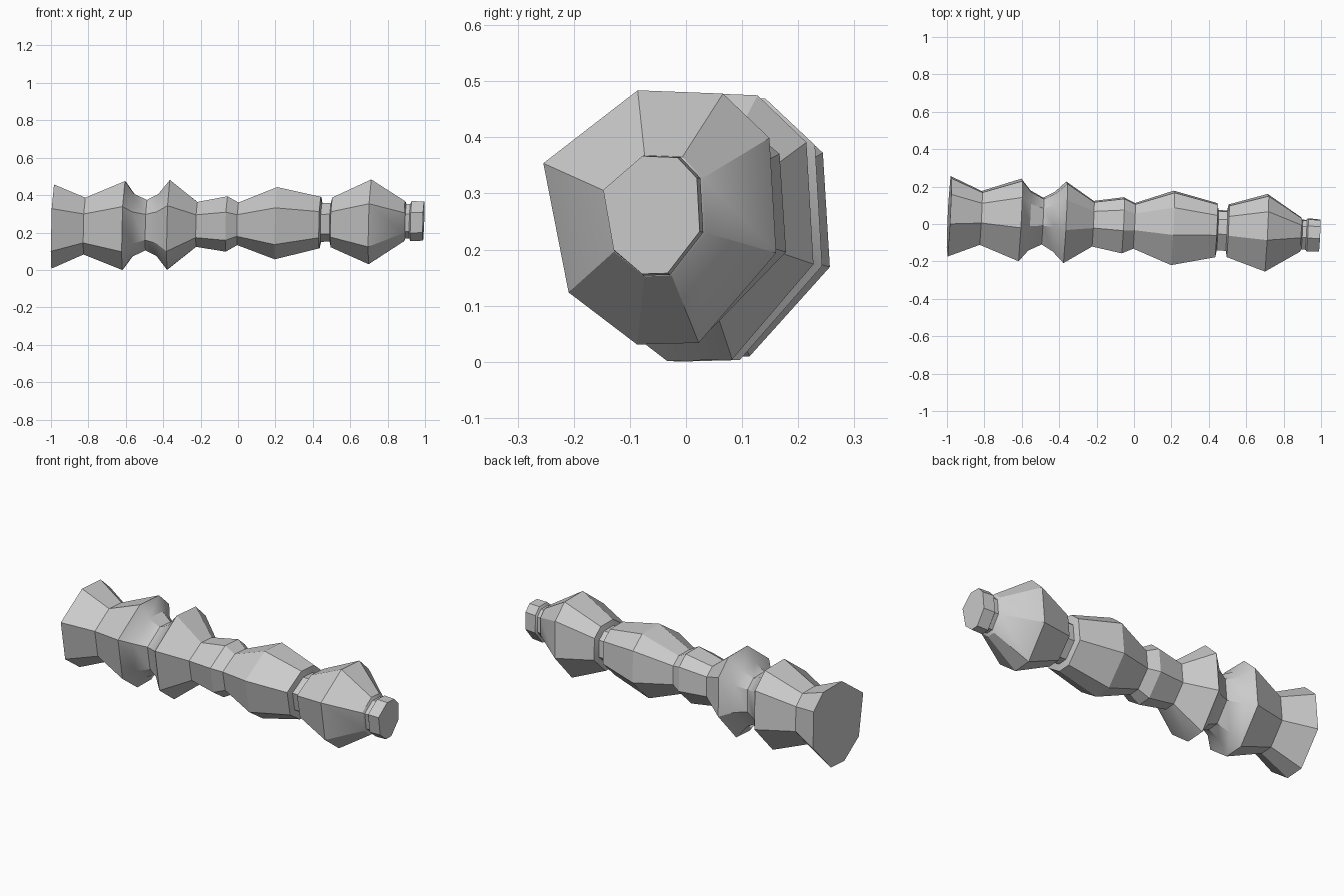
import bpy, bmesh
from math import radians

if "Cube" in bpy.data.objects:
    bpy.data.objects.remove(bpy.data.objects["Cube"])

# irregular eight-sided cross-section (y, z), half-size about 1
SECTION = [(-.19, 1), (-1, .426), (-.783, -.59), (-.195, -1),
           (.335, -.987), (1, -.28), (.942, .625), (.543, .974)]

# turned profile: station x, half width, half height
PROFILE = [
    (-.989, .215, .225), (-.82, .144, .152), (-.61, .221, .2375),
    (-.56, .161, .168), (-.49, .125, .135), (-.43, .159, .165),
    (-.37, .218, .24), (-.22, .122, .12), (-.06, .15, .148),
    (0, .122, .114), (.205, .199, .193), (.439, .145, .138),
    (.446, .108, .103), (.494, .108, .103), (.501, .141, .133),
    (.707, .2075, .2265), (.89, .092, .108), (.897, .080, .092),
    (.919, .080, .092), (.926, .089, .107), (.992, .086, .105)]

bm = bmesh.new()
rings = []
for x, w, h in PROFILE:
    # the axis drifts slightly in y and z, and each ring leans a little
    cy, cz = -.010 - .052 * x, .258 + .015 * x
    rings.append([bm.verts.new((x + .047 * y * w + .032 * z * h,
                                cy + y * w, cz + z * h)) for y, z in SECTION])
n = len(SECTION)
for a, b in zip(rings, rings[1:]):
    for i in range(n):
        j = (i + 1) % n
        bm.faces.new((a[i], a[j], b[j], b[i]))
# end caps
bm.faces.new(rings[0])
bm.faces.new(rings[-1])
bmesh.ops.recalc_face_normals(bm, faces=bm.faces)

# drop onto the floor
low = min(v.co.z for v in bm.verts)
for v in bm.verts:
    v.co.z -= low

mesh = bpy.data.meshes.new("turned_spindle")
bm.to_mesh(mesh)
bm.free()
obj = bpy.data.objects.new("turned_spindle", mesh)
bpy.context.collection.objects.link(obj)
bpy.context.view_layer.objects.active = obj
obj.select_set(True)
bpy.ops.object.shade_smooth_by_angle(angle=radians(30))
